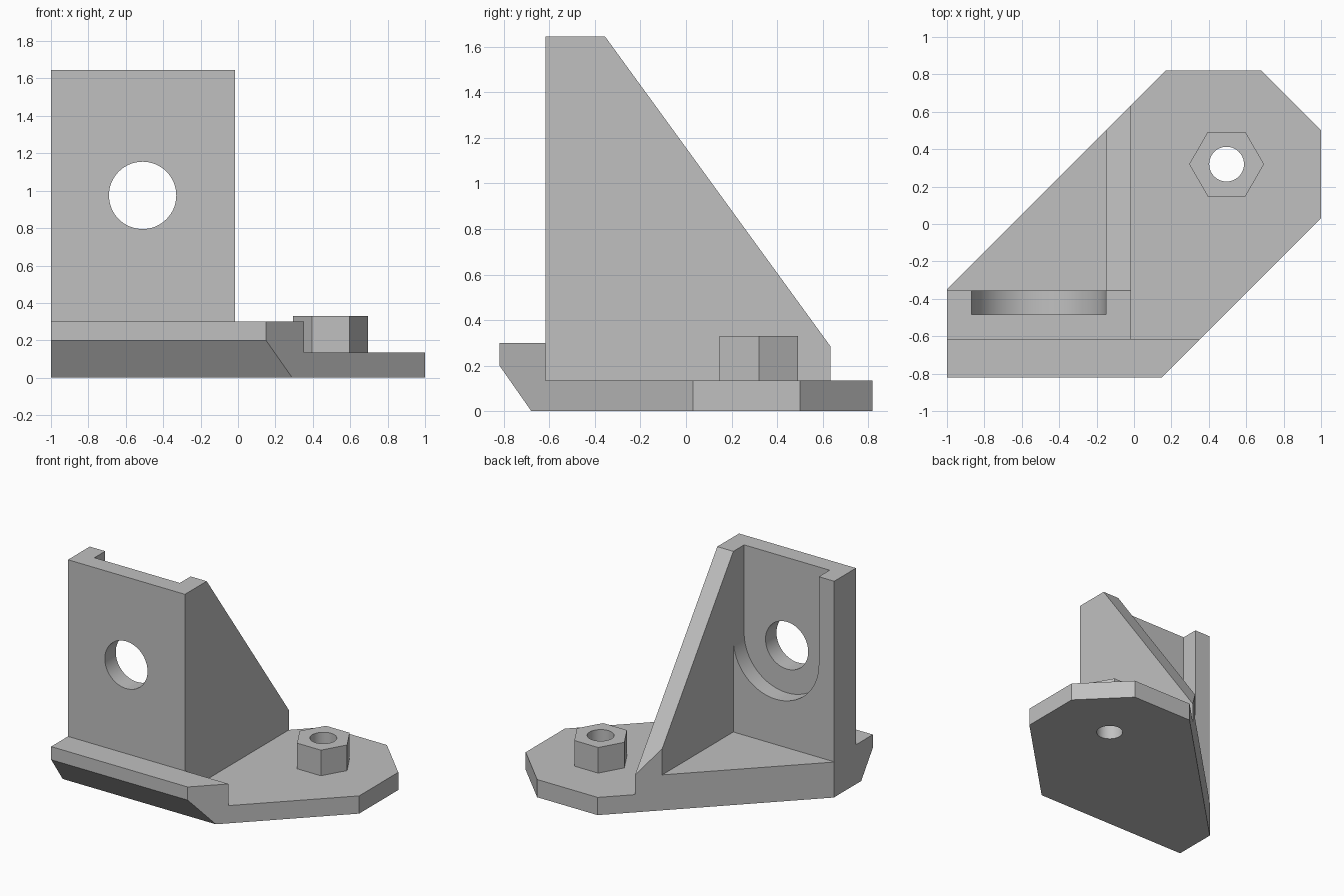
import bpy, bmesh, math
from mathutils import Vector

if "Cube" in bpy.data.objects:
    bpy.data.objects.remove(bpy.data.objects["Cube"], do_unlink=True)

grey = bpy.data.materials.new("plain grey")
grey.use_nodes = True
colour = (0.53, 0.53, 0.53, 1)
grey.diffuse_color = colour
grey.node_tree.nodes["Principled BSDF"].inputs["Base Color"].default_value = colour

# Outward normals and offsets of the diagonal footprint edges
FRONT_RIGHT = ((1, -1, 0), 0.97)
BACK_LEFT = ((-1, 1, 0), 0.65)
BACK_RIGHT = ((1, 1, 0), 1.5)


def prism(name, profile, axis, lo, hi, trims=()):
    """Extrude a 2D profile along an axis, then trim it with planes."""
    def place(p, t):
        co = list(p)
        co.insert(axis, t)
        return co
    bm = bmesh.new()
    face = bm.faces.new([bm.verts.new(place(p, lo)) for p in profile])
    out = bmesh.ops.extrude_face_region(bm, geom=[face])["geom"]
    move = Vector((0, 0, 0))
    move[axis] = hi - lo
    bmesh.ops.translate(bm, vec=move, verts=[g for g in out if isinstance(g, bmesh.types.BMVert)])
    for normal, offset in trims:
        n = Vector(normal)
        cut = bmesh.ops.bisect_plane(bm, geom=bm.verts[:] + bm.edges[:] + bm.faces[:],
                                     plane_co=n * offset / n.length_squared, plane_no=n, clear_outer=True)
        rim = [g for g in cut["geom_cut"] if isinstance(g, bmesh.types.BMEdge)]
        bmesh.ops.edgeloop_fill(bm, edges=rim)
    bmesh.ops.recalc_face_normals(bm, faces=bm.faces[:])
    mesh = bpy.data.meshes.new(name)
    bm.to_mesh(mesh)
    bm.free()
    mesh.materials.append(grey)
    ob = bpy.data.objects.new(name, mesh)
    bpy.context.collection.objects.link(ob)
    return ob


def arc(cx, cy, r, steps, start=0, sweep=math.tau):
    count = steps if sweep == math.tau else steps + 1
    return [(cx + r * math.cos(start + sweep * i / steps),
             cy + r * math.sin(start + sweep * i / steps)) for i in range(count)]


def rect(a0, a1, b0, b1):
    return [(a0, b0), (a1, b0), (a1, b1), (a0, b1)]


def combine(target, tool, operation):
    mod = target.modifiers.new("combine", 'BOOLEAN')
    mod.operation = operation
    mod.solver = 'EXACT'
    mod.object = tool
    bpy.context.view_layer.objects.active = target
    bpy.ops.object.modifier_apply(modifier=mod.name)
    bpy.data.objects.remove(tool, do_unlink=True)


# Base plate with raised, under-chamfered front lip
lip_y = -0.617
base_profile = [(-0.82, 0.2), (-0.82, 0.3), (lip_y, 0.3), (lip_y, 0.135),
                (0.82, 0.135), (0.82, 0), (-0.68, 0)]
bracket = prism("mounting_bracket", base_profile, 0, -1, 1, [FRONT_RIGHT, BACK_LEFT, BACK_RIGHT])

# Upright block, hollowed to leave the wall, the side rib and a raised floor
upright_profile = [(lip_y, 0.06), (lip_y, 1.645), (-0.355, 1.645), (0.633, 0.287),
                   (0.7, 0.195), (0.7, 0.06)]
upright = prism("upright", upright_profile, 0, -1, -0.015, [BACK_LEFT])
combine(upright, prism("hollow", rect(-0.355, 1, 0.27, 2), 0, -1.2, -0.15), 'DIFFERENCE')

# Round-bottomed recess in the back of the wall, and the shaft hole
hole_x, hole_z = -0.51, 0.975
recess = arc(hole_x, hole_z, 0.36, 32, math.pi, math.pi) + [(-0.15, 2), (-0.87, 2)]
combine(upright, prism("recess", recess, 1, -0.485, -0.2), 'DIFFERENCE')
combine(upright, prism("shaft_hole", arc(hole_x, hole_z, 0.18, 64), 1, -1, 0), 'DIFFERENCE')
combine(bracket, upright, 'UNION')

# Hexagonal boss with a bolt hole through the plate
boss_x, boss_y = 0.495, 0.32
combine(bracket, prism("hex_boss", arc(boss_x, boss_y, 0.2, 6), 2, 0.06, 0.33), 'UNION')
combine(bracket, prism("bolt_hole", arc(boss_x, boss_y, 0.093, 48), 2, -0.2, 0.6), 'DIFFERENCE')

# Smooth the bores, keep the machined edges crisp
bpy.ops.object.select_all(action='DESELECT')
bracket.select_set(True)
bpy.context.view_layer.objects.active = bracket
bpy.ops.object.shade_smooth_by_angle(angle=math.radians(20))
